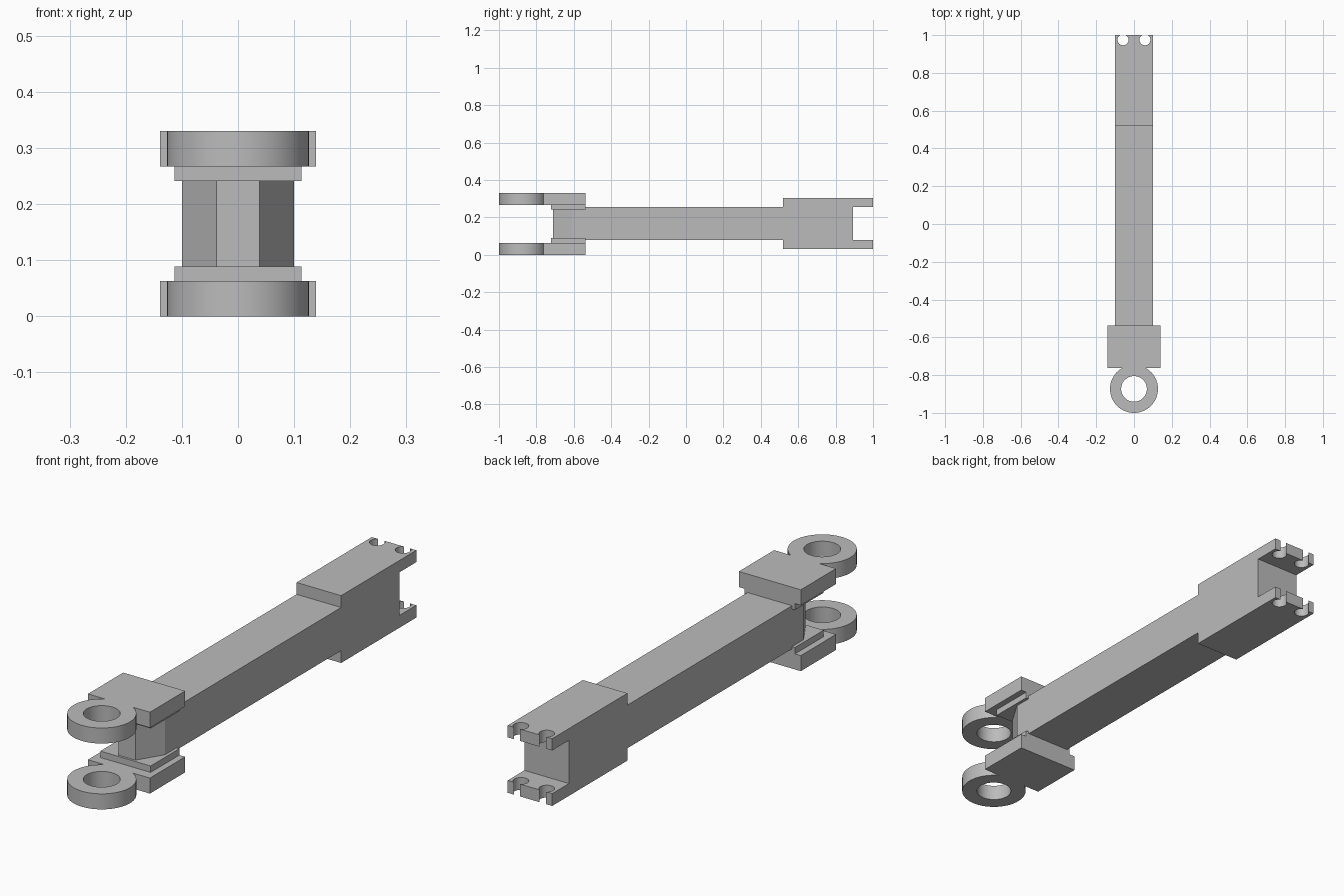
import bpy
import bmesh
import math

old = bpy.data.objects.get("Cube")
if old:
    bpy.data.objects.remove(old, do_unlink=True)

STEEL = (0.5, 0.5, 0.5, 1.0)
HEIGHT = 0.33

steel = bpy.data.materials.new("grey steel")
steel.use_nodes = True
steel.diffuse_color = STEEL
steel.node_tree.nodes["Principled BSDF"].inputs["Base Color"].default_value = STEEL


def prism(name, outline, lo, hi, axis="z"):
    """Extrude a flat outline from lo to hi along the x or z axis."""
    bm = bmesh.new()
    place = (lambda a, b: (lo, a, b)) if axis == "x" else (lambda a, b: (a, b, lo))
    step = (hi - lo, 0, 0) if axis == "x" else (0, 0, hi - lo)
    face = bm.faces.new([bm.verts.new(place(a, b)) for a, b in outline])
    ext = bmesh.ops.extrude_face_region(bm, geom=[face], use_keep_orig=True)
    moved = [v for v in ext["geom"] if isinstance(v, bmesh.types.BMVert)]
    bmesh.ops.translate(bm, vec=step, verts=moved)
    bmesh.ops.recalc_face_normals(bm, faces=bm.faces)
    mesh = bpy.data.meshes.new(name)
    bm.to_mesh(mesh)
    bm.free()
    mesh.materials.append(steel)
    obj = bpy.data.objects.new(name, mesh)
    bpy.context.collection.objects.link(obj)
    return obj


def arc(x, y, radius, start, end, count):
    angles = [start + (end - start) * i / count for i in range(count + 1)]
    return [(x + radius * math.cos(a), y + radius * math.sin(a)) for a in angles]


def select(obj):
    bpy.ops.object.select_all(action="DESELECT")
    obj.select_set(True)
    bpy.context.view_layer.objects.active = obj


def drill(obj, x, y, radius, sides):
    """Cut a round hole straight down through the part."""
    cutter = prism("drill_cutter", arc(x, y, radius, 0, math.tau, sides)[:-1], -0.1, HEIGHT + 0.1)
    cutter.hide_render = True
    mod = obj.modifiers.new("hole", "BOOLEAN")
    mod.operation = "DIFFERENCE"
    mod.solver = "EXACT"
    mod.object = cutter
    select(obj)
    bpy.ops.object.modifier_apply(modifier=mod.name)
    bpy.data.objects.remove(cutter, do_unlink=True)


def smooth(obj):
    select(obj)
    bpy.ops.object.shade_smooth_by_angle(angle=math.radians(30))


def rect(half, y0, y1):
    return [(-half, y0), (half, y0), (half, y1), (-half, y1)]


# Long bar with a tapered nose
prism("arm_bar", [(-0.038, -0.712), (0.038, -0.712), (0.1, -0.61), (0.1, 0.52),
                  (-0.1, 0.52), (-0.1, -0.61)], 0.08, 0.255)

# Rear block, forked into two lugs with a pair of bolt holes
low, high, slot_low, slot_high = 0.03, 0.303, 0.08, 0.255
block = prism("rear_fork", [(0.518, low), (1, low), (1, slot_low), (0.893, slot_low),
                            (0.893, slot_high), (1, slot_high), (1, high), (0.518, high)],
              -0.1, 0.1, "x")
for side in (-1, 1):
    drill(block, side * 0.058, 0.975, 0.029, 32)
smooth(block)

# Front eye plates: a ring merging into a square pad, with a spacer to the bar
EYE_Y, EYE_R, PAD_Y0, PAD_Y1 = -0.873, 0.127, -0.763, -0.537
meet = math.asin((PAD_Y0 - EYE_Y) / EYE_R)
eye_outline = arc(0, EYE_Y, EYE_R, math.pi - meet, math.tau + meet, 56)
eye_outline += [(0.139, PAD_Y0), (0.139, PAD_Y1), (-0.139, PAD_Y1), (-0.139, PAD_Y0)]

for label, eye_z, spacer_z in (("lower", (0, 0.063), (0.063, 0.089)),
                               ("upper", (0.267, HEIGHT), (0.241, 0.267))):
    eye = prism(label + "_eye_plate", eye_outline, *eye_z)
    drill(eye, 0, EYE_Y, 0.068, 48)
    smooth(eye)
    prism(label + "_spacer", rect(0.113, -0.721, PAD_Y1), *spacer_z)
